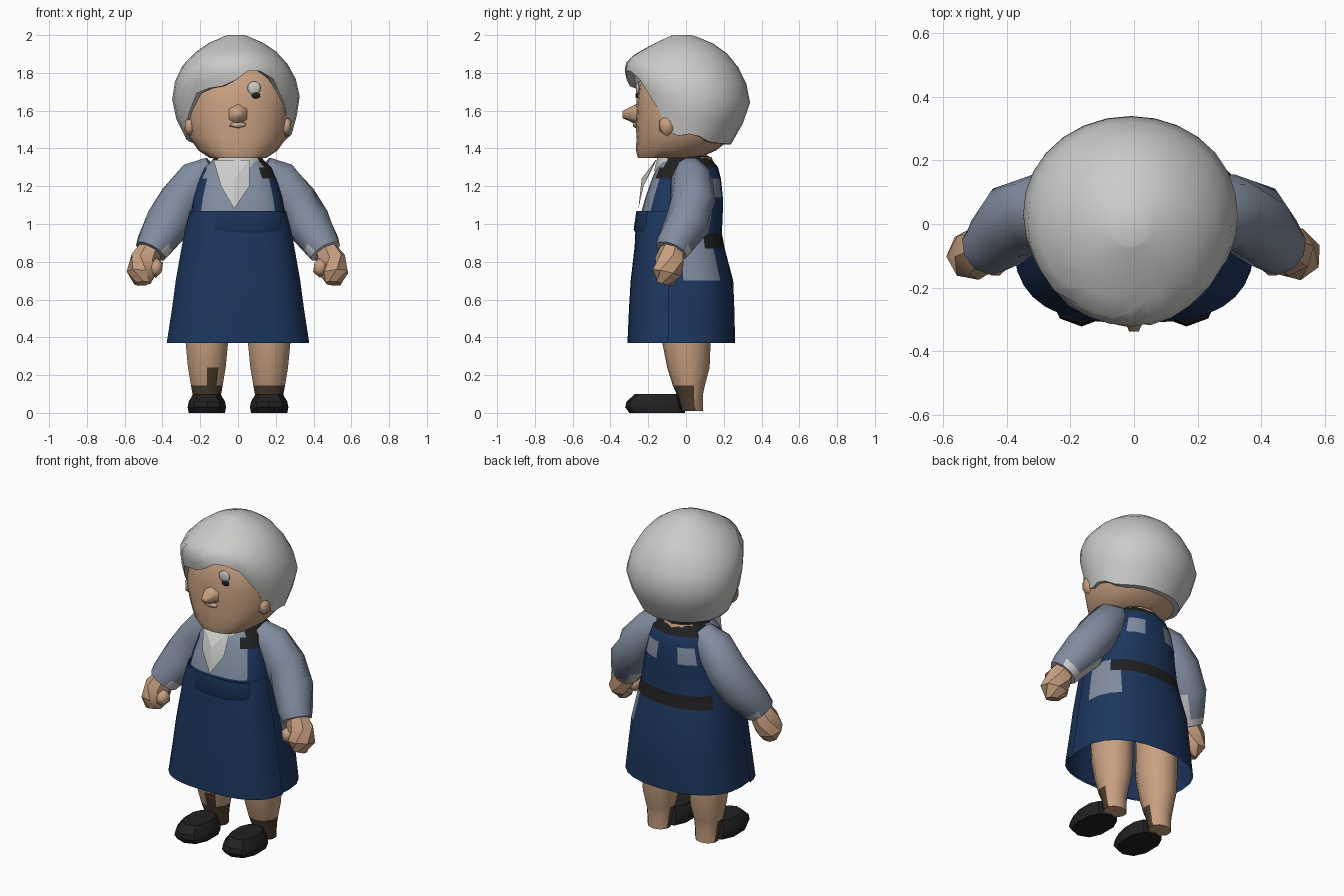
import bpy, bmesh, math
from mathutils import Vector

if "Cube" in bpy.data.objects:
    bpy.data.objects.remove(bpy.data.objects["Cube"])


def material(name, r, g, b):
    m = bpy.data.materials.new(name)
    m.diffuse_color = (r, g, b, 1)
    m.use_nodes = True
    m.node_tree.nodes["Principled BSDF"].inputs["Base Color"].default_value = m.diffuse_color
    return m


HAIR = material("grey hair", 0.60, 0.60, 0.585)
SKIN = material("skin", 0.58, 0.355, 0.22)
NAVY = material("navy cloth", 0.012, 0.037, 0.112)
SHIRT = material("blue grey shirt", 0.22, 0.265, 0.35)
WHITE = material("white collar", 0.62, 0.62, 0.61)
BLACK = material("black", 0.015, 0.015, 0.015)
BROWN = material("dark brown", 0.075, 0.048, 0.028)
PINK = material("pale lip", 0.58, 0.40, 0.30)


def finish(name, bm, mats, rule=None, angle=40, recalc=False):
    if recalc:
        bmesh.ops.recalc_face_normals(bm, faces=bm.faces)
    if rule:
        for f in bm.faces:
            f.material_index = rule(f.calc_center_median())
    me = bpy.data.meshes.new(name)
    bm.to_mesh(me)
    bm.free()
    for m in mats:
        me.materials.append(m)
    ob = bpy.data.objects.new(name, me)
    bpy.context.collection.objects.link(ob)
    bpy.ops.object.select_all(action='DESELECT')
    ob.select_set(True)
    bpy.context.view_layer.objects.active = ob
    bpy.ops.object.shade_smooth_by_angle(angle=math.radians(angle))
    return ob


def ring_point(ring, a, e=(2, 2)):
    """Point on a ring (z, cx, rx, front y, back y); angle 0 is the front, e is (front, back) squareness."""
    z, cx, rx, y0, y1 = ring
    s, c = math.sin(a), -math.cos(a)
    k = e[0] if c < 0 else e[1]
    sx = math.copysign(abs(s) ** (2 / k), s)
    sy = math.copysign(abs(c) ** (2 / k), c)
    return Vector((cx + rx * sx, (y0 + y1) / 2 + (y1 - y0) / 2 * sy, z))


def skin_rows(bm, rows, closed=True, caps=(True, True)):
    rows = [[bm.verts.new(p) for p in r] for r in rows]
    n = len(rows[0])
    for lo, hi in zip(rows, rows[1:]):
        for j in range(n if closed else n - 1):
            k = (j + 1) % n
            bm.faces.new((lo[j], lo[k], hi[k], hi[j]))
    if closed and caps[0]:
        bm.faces.new(rows[0][::-1])
    if closed and caps[1]:
        bm.faces.new(rows[-1])


def loft(name, rings, mats, n=12, e=(2, 2), rule=None, arc=None, caps=(True, True), angle=40):
    if arc:
        angles = [math.radians(-arc + 2 * arc * i / n) for i in range(n + 1)]
    else:
        angles = [math.tau * i / n for i in range(n)]
    bm = bmesh.new()
    skin_rows(bm, [[ring_point(r, a, e) for a in angles] for r in rings], not arc, caps)
    return finish(name, bm, mats, rule, angle)


def tube(name, path, mats, n=8, rule=None):
    """Round tube through (x, y, z, radius) points."""
    pts = [Vector(p[:3]) for p in path]
    rows = []
    for i, p in enumerate(pts):
        d = pts[min(i + 1, len(pts) - 1)] - pts[max(i - 1, 0)]
        q = d.to_track_quat('Z', 'Y')
        rows.append([p + q @ Vector((math.cos(math.tau * j / n), math.sin(math.tau * j / n), 0)) * path[i][3]
                     for j in range(n)])
    bm = bmesh.new()
    skin_rows(bm, rows)
    return finish(name, bm, mats, rule, recalc=True)


def blob(name, loc, size, mat, sub=1, tilt=0):
    bm = bmesh.new()
    bmesh.ops.create_icosphere(bm, subdivisions=sub, radius=1)
    for v in bm.verts:
        v.co = Vector(a * b for a, b in zip(v.co, size))
    ob = finish(name, bm, [mat], angle=60)
    ob.location = loc
    ob.rotation_euler = (0, 0, tilt)
    return ob


def lookup(table, t):
    for a, b in zip(table, table[1:]):
        if t <= b[0]:
            k = (t - a[0]) / (b[0] - a[0])
            return [u + (v - u) * k for u, v in zip(a[1:], b[1:])]
    return list(table[-1][1:])


# Head and neck
loft("head", [(1.35, 0, .15, -.255, .07), (1.39, 0, .21, -.265, .16), (1.46, 0, .26, -.262, .25),
              (1.55, 0, .285, -.268, .29), (1.65, 0, .29, -.262, .30), (1.75, 0, .28, -.25, .28),
              (1.83, 0, .2, -.2, .2)], [SKIN], n=20, e=(2.3, 2.2))
loft("neck", [(1.24, 0, .12, -.13, .13), (1.38, 0, .10, -.13, .11)], [SKIN], n=10)

# Hair: columns run from an uneven hairline up to the crown
skull = [(1.38, 0, .235, -.21, .21), (1.46, 0, .28, -.235, .265), (1.55, -.01, .315, -.25, .31),
         (1.645, -.01, .34, -.275, .34), (1.73, -.01, .33, -.305, .325), (1.81, -.015, .305, -.325, .29),
         (1.87, -.01, .255, -.315, .25), (1.92, -.01, .205, -.235, .20), (1.97, -.01, .125, -.14, .12),
         (2.0, -.01, .045, -.07, .03)]
hairline = [(-180, 1.42), (-110, 1.43), (-75, 1.46), (-54, 1.54), (-45, 1.68), (-20, 1.73), (-4, 1.73),
            (6, 1.81), (34, 1.81), (46, 1.70), (55, 1.57), (68, 1.46), (95, 1.48), (120, 1.43), (180, 1.42)]
columns = [-180 + 360 * i / 28 for i in range(28)]
rows = []
for level in range(-1, 9):
    row = []
    for deg in columns:
        low = lookup(hairline, deg)[0]
        z = low + (2.0 - low) * math.sin(max(level, 0) / 8 * math.pi / 2)
        p = ring_point([z] + lookup(skull, z), math.radians(deg))
        if level < 0:
            p.x, p.y = p.x * .87, p.y * .87
        row.append(p)
    rows.append(row)
bm = bmesh.new()
skin_rows(bm, rows, caps=(False, True))
finish("hair", bm, [HAIR], angle=50)

# Face details
bm = bmesh.new()
bmesh.ops.create_cone(bm, cap_ends=True, segments=6, radius1=.062, radius2=.018, depth=.09)
nose = finish("nose", bm, [SKIN], angle=70)
nose.location, nose.rotation_euler = (0, -.292, 1.58), (math.radians(90), 0, 0)
blob("lips", (0, -.266, 1.525), (.05, .018, .018), PINK)
blob("eyebrow", (.085, -.256, 1.72), (.036, .009, .036), HAIR, 2, .1)
blob("eye", (.095, -.259, 1.68), (.024, .009, .016), BLACK, 2, .1)


# Dress body, with shirt, belt and back collar coloured by position
def dress_rule(c):
    if c.z > 1.3 and c.y > 0 or c.z > 1.24 and c.y < 0 and .11 < c.x:
        return 2
    if .87 < c.z < .95 and c.y > .1:
        return 2
    if 1.07 < c.z and c.y < 0 and abs(c.x) < .17:
        return 1
    if 1.14 < c.z < 1.24 and c.y > 0 and .08 < abs(c.x) < .17:
        return 1
    if .7 < c.z < .95 and c.x > .24 and .0 < c.y < .14:
        return 1
    return 0


square = (2.8, 2.3)
loft("dress", [(.37, 0, .37, -.295, .26), (.55, 0, .345, -.287, .256), (.70, 0, .325, -.277, .25),
               (.87, 0, .295, -.258, .205), (.95, 0, .28, -.25, .19), (1.07, 0, .25, -.235, .195),
               (1.14, 0, .238, -.215, .195), (1.24, 0, .21, -.18, .185), (1.3, 0, .18, -.155, .17),
               (1.36, 0, .11, -.11, .12)],
     [NAVY, SHIRT, BLACK], n=24, e=square, rule=dress_rule, caps=(False, True))
loft("apron", [(.37, 0, .38, -.31, .26), (.55, 0, .352, -.302, .256), (.70, 0, .332, -.293, .25),
               (.88, 0, .30, -.272, .205), (.96, 0, .285, -.268, .19), (1.07, 0, .255, -.255, .195)],
     [NAVY], n=16, e=square, arc=82)
loft("bib_fold", [(.95, .02, .24, -.265, .19), (.97, .02, .25, -.277, .19), (1.07, .02, .25, -.263, .19)],
     [NAVY], n=8, e=square, arc=50)

# Collar band and pointed neckerchief
loft("collar", [(1.28, 0, .17, -.17, .16), (1.355, 0, .13, -.15, .135)], [WHITE, BLACK, SKIN], n=14,
     rule=lambda c: 2 if c.y > .11 else 1 if abs(c.x) > .1 else 0, caps=(False, False))
bm = bmesh.new()
v = [bm.verts.new(p) for p in [(-.13, -.155, 1.34), (.06, -.16, 1.34), (.06, -.225, 1.2), (-.02, -.252, 1.08),
                               (-.09, -.225, 1.2), (-.02, -.235, 1.24)]]
for a, b in zip((0, 4, 3, 2, 1), (4, 3, 2, 1, 0)):
    bm.faces.new((v[a], v[b], v[5]))
finish("neckerchief", bm, [WHITE], angle=20)


# Paired parts
def leg_rule(c):
    if c.z < .145 and c.y < .03:
        return 1
    return 1 if c.z < .24 and c.y < -.03 and -.165 < c.x < -.10 else 0


for s, side in ((-1, "left"), (1, "right")):
    tube(side + "_sleeve", [(s * .13, .02, 1.29, .075), (s * .21, .03, 1.24, .11), (s * .30, .035, 1.12, .122),
                            (s * .375, .01, 1.0, .122), (s * .44, -.06, .895, .1), (s * .463, -.078, .855, .088)],
         [SHIRT, WHITE], n=10, rule=lambda c: 1 if c.z < .89 else 0)
    tube(side + "_hand", [(s * .455, -.07, .88, .06), (s * .492, -.085, .81, .08), (s * .51, -.10, .74, .08),
                          (s * .505, -.115, .685, .045)], [SKIN], n=7)
    blob(side + "_thumb", (s * .435, -.12, .77), (.042, .05, .055), SKIN)
    blob(side + "_ear", (s * .255, -.10, 1.52), (.032, .048, .058), SKIN)
    x = s * .165
    loft(side + "_leg", [(.01, x, .07, -.03, .09), (.10, x, .08, -.05, .09), (.145, x, .088, -.07, .10),
                         (.24, x, .105, -.10, .125), (.37, x, .118, -.125, .13), (.6, x, .12, -.13, .13)],
         [SKIN, BROWN], n=10, rule=leg_rule)
    loft(side + "_shoe", [(0, x, .10, -.30, -.005), (.03, x, .106, -.322, -.01), (.06, x, .10, -.315, -.02),
                          (.10, x, .075, -.27, -.035)], [BLACK], n=10, e=(2.4, 2.4), angle=30)
